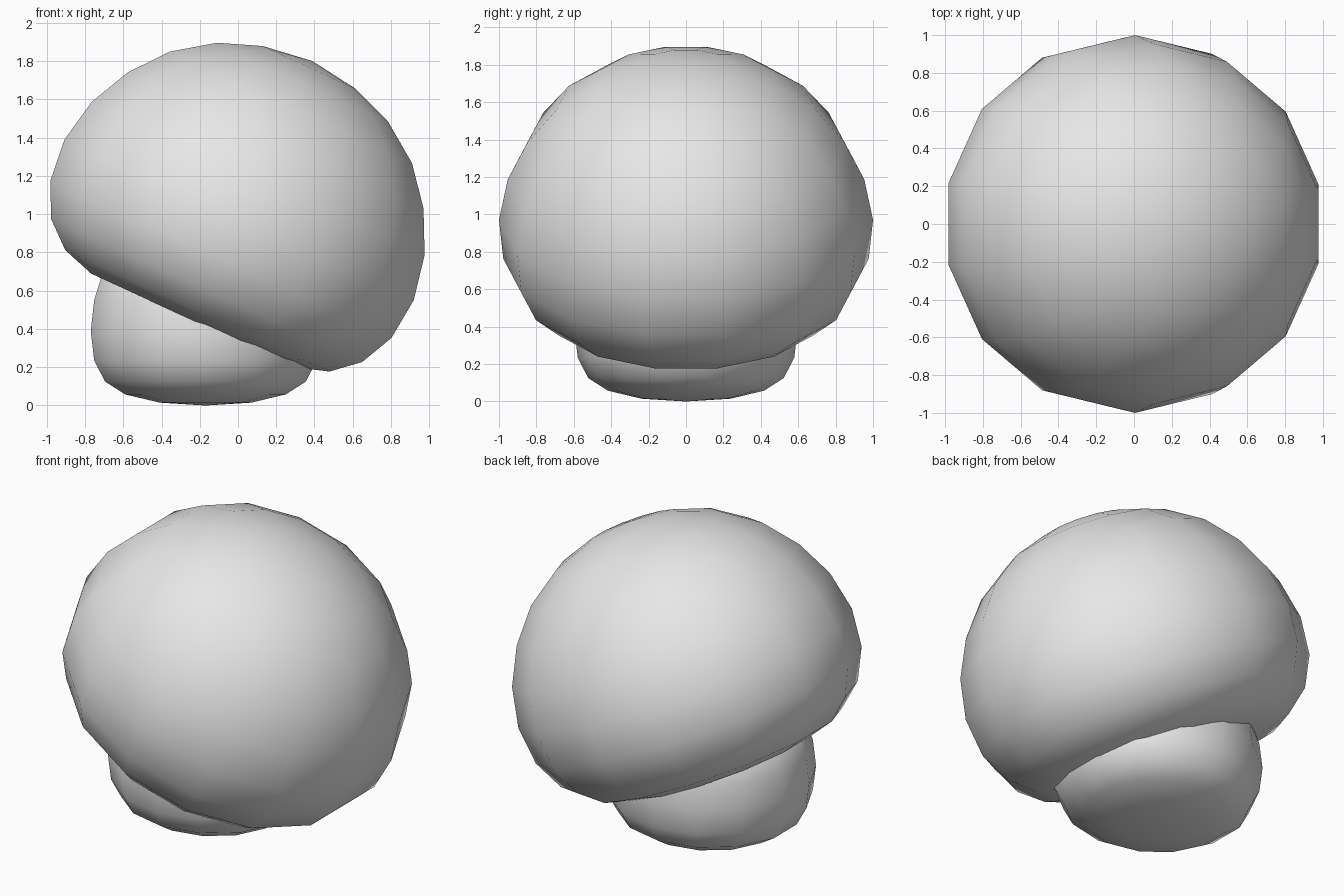
import bpy, bmesh, math

cube = bpy.data.objects.get("Cube")
if cube:
    bpy.data.objects.remove(cube, do_unlink=True)

grey = bpy.data.materials.new("plain_grey")
grey.use_nodes = True
grey.diffuse_color = (0.8, 0.8, 0.8, 1)
grey.node_tree.nodes["Principled BSDF"].inputs["Base Color"].default_value = (0.8, 0.8, 0.8, 1)

SIDES = 14
HALF = math.pi / SIDES
DEPTH = 0.97  # slight flattening from front to back


def lathe(name, profile, location, tilt=0):
    """Revolve (radius, height) points, bottom to top; both ends close on the axis."""
    bm = bmesh.new()
    rings = []
    for r, z in profile[1:-1]:
        r /= math.cos(HALF)  # radius is measured across the flats on the x axis
        angles = [HALF * (2 * i + 1) for i in range(SIDES)]
        rings.append([bm.verts.new((r * math.cos(a), r * DEPTH * math.sin(a), z))
                      for a in angles])
    bottom = bm.verts.new((0, 0, profile[0][1]))
    top = bm.verts.new((0, 0, profile[-1][1]))
    for i in range(SIDES):
        j = (i + 1) % SIDES
        bm.faces.new((bottom, rings[0][j], rings[0][i]))
        bm.faces.new((top, rings[-1][i], rings[-1][j]))
        for low, high in zip(rings, rings[1:]):
            bm.faces.new((low[i], low[j], high[j], high[i]))
    for f in bm.faces:
        f.smooth = True
    mesh = bpy.data.meshes.new(name)
    bm.to_mesh(mesh)
    bm.free()
    mesh.materials.append(grey)
    obj = bpy.data.objects.new(name, mesh)
    obj.location = location
    obj.rotation_euler = (0, tilt, 0)
    bpy.context.collection.objects.link(obj)


# Tilted domed cap with a rounded rim and flat underside
cap = [(0, -0.58), (0.3, -0.58), (0.585, -0.579), (0.76, -0.524), (0.895, -0.407),
       (0.982, -0.228), (1.005, 0), (0.958, 0.238), (0.851, 0.457), (0.697, 0.647),
       (0.493, 0.792), (0.268, 0.877), (0, 0.914)]
lathe("mushroom_cap", cap, (0.006, 0, 0.971), math.radians(24.7))

# Short bulbous stem, its top buried in the cap
stem = [(0, 0), (0.24, 0.015), (0.42, 0.058), (0.525, 0.125), (0.582, 0.235),
        (0.6, 0.39), (0.582, 0.55), (0.545, 0.67), (0.45, 0.76), (0, 0.8)]
lathe("mushroom_stem", stem, (-0.17, 0, 0))
